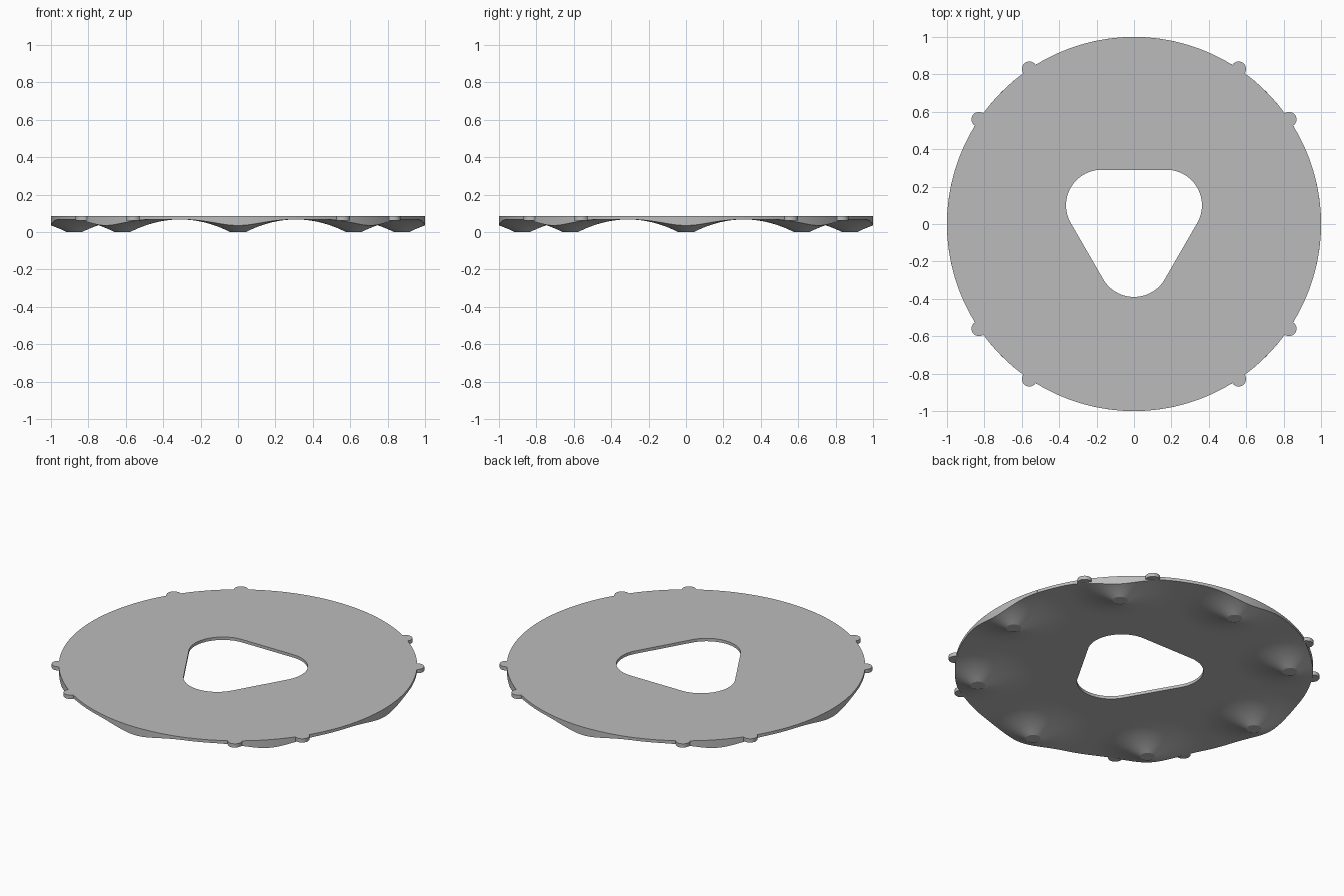
import bpy, bmesh, math
from math import cos, sin, radians, pi, sqrt

cube = bpy.data.objects.get("Cube")
if cube:
    bpy.data.objects.remove(cube)

TOP, UNDER = 0.085, 0.067        # faces of the flat plate
FOOT_R, FLAT, FLARE = 0.875, 0.042, 0.31

grey = bpy.data.materials.new("plain_grey")
grey.use_nodes = True
colour = (0.5, 0.5, 0.5, 1)
grey.diffuse_color = colour
grey.node_tree.nodes["Principled BSDF"].inputs["Base Color"].default_value = colour


def finish(name, bm):
    bmesh.ops.recalc_face_normals(bm, faces=bm.faces)
    mesh = bpy.data.meshes.new(name)
    bm.to_mesh(mesh)
    bm.free()
    obj = bpy.data.objects.new(name, mesh)
    bpy.context.collection.objects.link(obj)
    mesh.materials.append(grey)
    bpy.ops.object.select_all(action="DESELECT")
    obj.select_set(True)
    bpy.context.view_layer.objects.active = obj
    bpy.ops.object.shade_smooth_by_angle(angle=radians(20))
    return obj


def bridge(bm, a, b):
    for i in range(len(a)):
        j = (i + 1) % len(a)
        bm.faces.new((a[i], a[j], b[j], b[i]))


# Round plate with a rounded triangular hole
def hole_point(t):
    corner = radians(30 + 120 * (((t - 30 + 60) // 120) % 3))
    a = radians(t)
    return 0.2 * cos(corner) + 0.19 * cos(a), 0.2 * sin(corner) + 0.19 * sin(a)


bm = bmesh.new()
angles = [2 * k + 1 for k in range(180)]
hole = [hole_point(t) for t in angles]
rim = [(cos(radians(t)), sin(radians(t))) for t in angles]
loops = [[bm.verts.new((x, y, z)) for x, y in outline]
         for outline, z in ((hole, TOP), (rim, TOP), (rim, UNDER), (hole, UNDER))]
for i in range(4):
    bridge(bm, loops[i], loops[(i + 1) % 4])
finish("plate", bm)


# Flared feet, trimmed flush with the plate rim
def flare_height(d):
    return UNDER * (1 - ((FLARE - d) / (FLARE - FLAT)) ** 2)


def foot(index):
    bm = bmesh.new()
    turn = index * pi / 4
    steps, rings = 96, 12
    loops = [[] for _ in range(rings + 2)]
    for k in range(steps):
        a = 2 * pi * k / steps
        to_rim = sqrt(1 - (FOOT_R * sin(a)) ** 2) - FOOT_R * cos(a)
        reach = min(FLARE, to_rim)
        for r in range(rings + 2):
            d = FLAT + (reach - FLAT) * min(r / rings, 1)
            z = flare_height(d) if r <= rings else UNDER + 0.0005
            x, y = FOOT_R + d * cos(a), d * sin(a)
            # The last ring closes the wall up to the plate
            if r > rings and reach == to_rim:
                z = TOP - 0.001
            loops[r].append(bm.verts.new((x * cos(turn) - y * sin(turn),
                                          x * sin(turn) + y * cos(turn), z)))
    bm.faces.new(loops[0])
    for a, b in zip(loops, loops[1:]):
        bridge(bm, a, b)
    finish(f"foot_{index + 1}", bm)


for i in range(8):
    foot(i)

# Pairs of small round tabs on the rim
for quarter in range(4):
    for side in (-1, 1):
        a = radians(45 + 90 * quarter + 11 * side)
        bm = bmesh.new()
        bmesh.ops.create_cone(bm, cap_ends=True, segments=32, radius1=0.04,
                              radius2=0.04, depth=TOP - 0.062)
        bmesh.ops.translate(bm, verts=bm.verts,
                            vec=(cos(a), sin(a), (TOP + 0.062) / 2))
        finish(f"rim_tab_{quarter + 1}_{'a' if side < 0 else 'b'}", bm)
